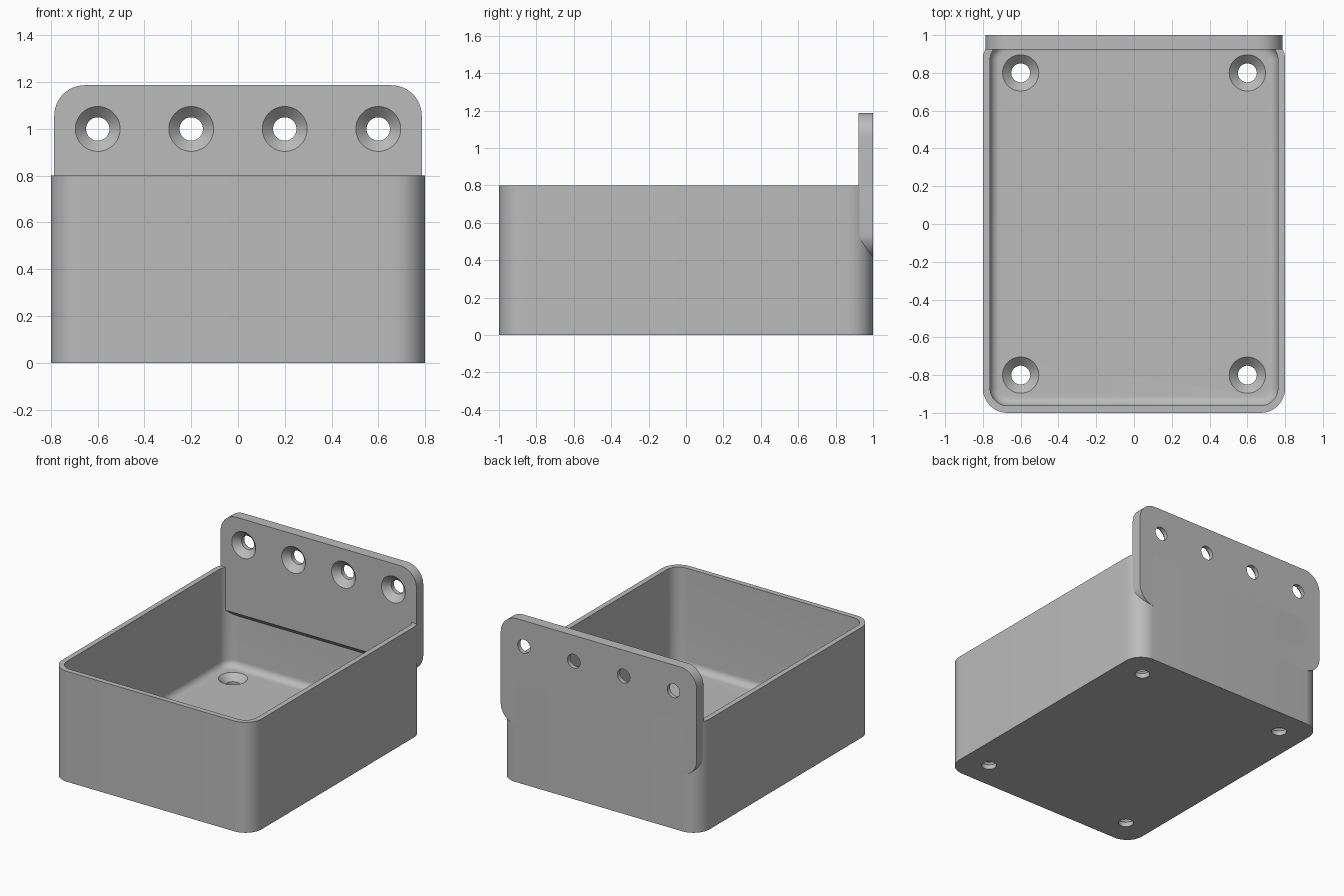
import bpy, bmesh, math
from mathutils import Matrix, Vector

cube = bpy.data.objects.get("Cube")
if cube:
    bpy.data.objects.remove(cube, do_unlink=True)

# Single plain grey material
grey = bpy.data.materials.new("matte_grey")
grey.use_nodes = True
colour = (0.5, 0.5, 0.5, 1)
grey.diffuse_color = colour
grey.node_tree.nodes["Principled BSDF"].inputs["Base Color"].default_value = colour


def loft(name, rings):
    """Join equal rings of points into a closed solid."""
    bm = bmesh.new()
    loops = [[bm.verts.new(p) for p in ring] for ring in rings]
    n = len(loops[0])
    for a, b in zip(loops, loops[1:]):
        for i in range(n):
            j = (i + 1) % n
            bm.faces.new((a[i], a[j], b[j], b[i]))
    bm.faces.new(loops[0][::-1])
    bm.faces.new(loops[-1])
    bmesh.ops.recalc_face_normals(bm, faces=bm.faces)
    mesh = bpy.data.meshes.new(name)
    bm.to_mesh(mesh)
    bm.free()
    mesh.materials.append(grey)
    obj = bpy.data.objects.new(name, mesh)
    bpy.context.collection.objects.link(obj)
    return obj


def rounded_rect(half_w, half_h, radius, z, steps=12):
    points = []
    for k, (sx, sy) in enumerate(((1, 1), (-1, 1), (-1, -1), (1, -1))):
        for i in range(steps + 1):
            a = (k + i / steps) * math.pi / 2
            points.append((sx * (half_w - radius) + radius * math.cos(a),
                           sy * (half_h - radius) + radius * math.sin(a), z))
    return points


def cut(obj, cutter):
    """Subtract the cutter, bake the result and drop the cutter."""
    mod = obj.modifiers.new("cut", 'BOOLEAN')
    mod.operation = 'DIFFERENCE'
    mod.solver = 'EXACT'
    mod.object = cutter
    bpy.context.view_layer.update()
    graph = bpy.context.evaluated_depsgraph_get()
    mesh = bpy.data.meshes.new_from_object(obj.evaluated_get(graph))
    obj.modifiers.clear()
    obj.data = mesh
    bpy.data.objects.remove(cutter, do_unlink=True)


def screw_hole(obj, face_point, outward):
    """Countersunk through hole, wide at the given face."""
    turn = Vector(outward).to_track_quat('Z', 'Y').to_matrix().to_4x4()
    place = Matrix.Translation(face_point) @ turn
    wide, narrow, over = 0.096, 0.05, 0.01
    profile = ((narrow, -0.2), (narrow, narrow - wide), (wide, 0), (wide + over, over))
    n = 48
    rings = [[place @ Vector((r * math.cos(math.tau * i / n),
                              r * math.sin(math.tau * i / n), h)) for i in range(n)]
             for r, h in profile]
    cut(obj, loft("hole_cutter", rings))


# Open tray with filleted cavity floor
corner, wall, floor, height = 0.13, 0.038, 0.08, 0.8
tray = loft("tray", [rounded_rect(0.8, 1, corner, z) for z in (0, height)])
fillet, rings = 0.05, []
for i in range(9):
    a = i / 8 * math.pi / 2
    inset = wall + fillet * (1 - math.sin(a))
    rings.append(rounded_rect(0.8 - inset, 1 - inset, corner - inset,
                              floor + fillet * (1 - math.cos(a))))
rings.append(rounded_rect(0.8 - wall, 1 - wall, corner - wall, height + 0.1))
cut(tray, loft("cavity_cutter", rings))
for x in (-0.6, 0.6):
    for y in (-0.8, 0.8):
        screw_hole(tray, (x, y, floor), (0, 0, 1))

# Upright mounting plate with rounded corners
front, back, middle, half = 0.923, 1.0, 0.8, 0.387
plate = loft("mounting_plate",
             [[(x, y, middle + z) for x, z, _ in rounded_rect(0.786, half, corner, 0)]
              for y in (front, back)])
# Sloped underside of the plate
low, t, e = middle - half, back - front, 0.05
wedge = ((front - e, low - e), (back + e, low - e), (front - e, low + t + e))
cut(plate, loft("slope_cutter", [[(x, y, z) for y, z in wedge] for x in (-1, 1)]))
for x in (-0.6, -0.2, 0.2, 0.6):
    screw_hole(plate, (x, front, 1), (0, -1, 0))

# Smooth the rounded surfaces, keep edges crisp
for obj in (tray, plate):
    bpy.ops.object.select_all(action='DESELECT')
    obj.select_set(True)
    bpy.context.view_layer.objects.active = obj
    bpy.ops.object.shade_smooth_by_angle(angle=math.radians(30))
